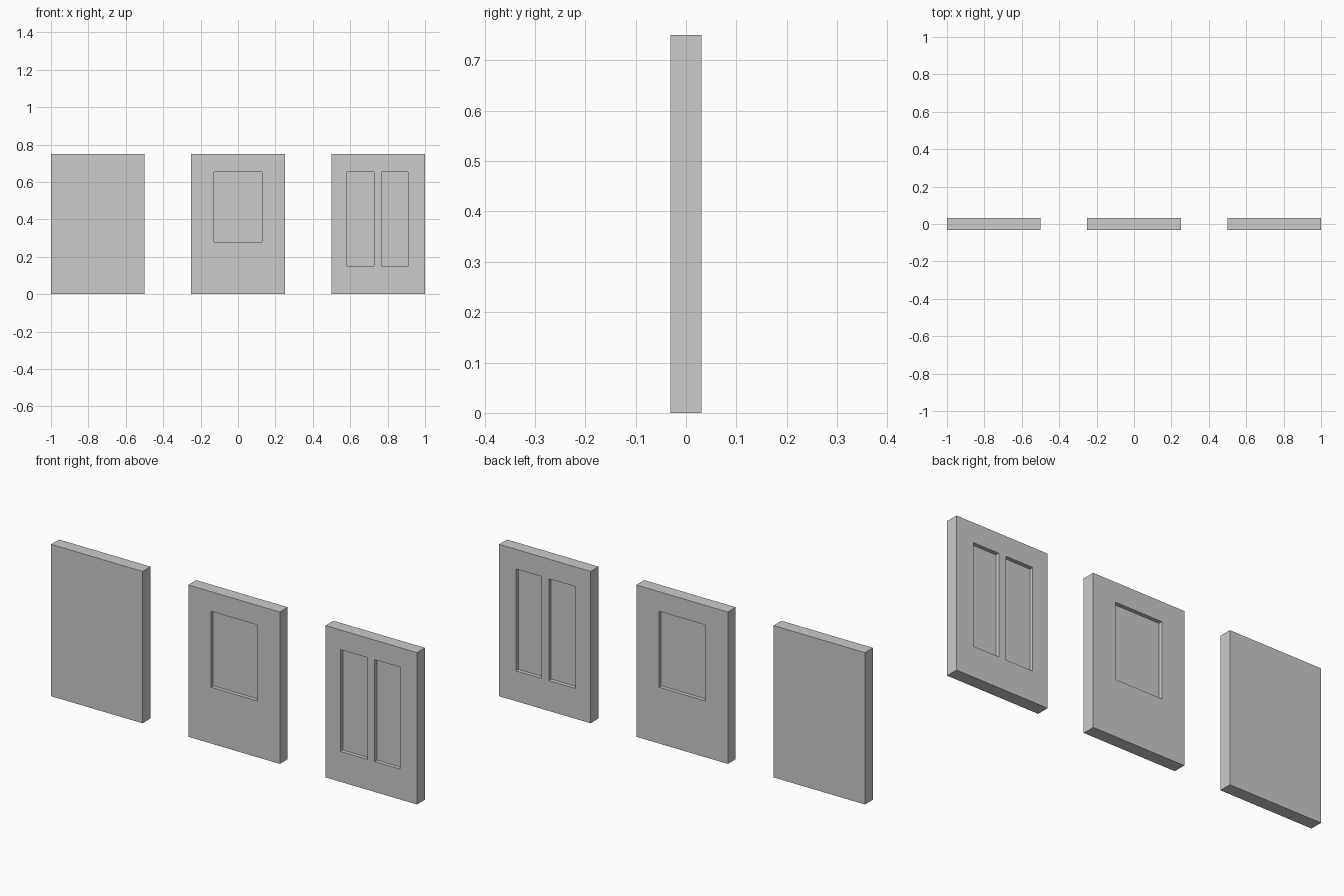
import bpy, bmesh
from mathutils import Matrix, Vector

if "Cube" in bpy.data.objects:
    bpy.data.objects.remove(bpy.data.objects["Cube"])

W, H, T = 0.5, 0.75, 0.062      # door width, height, thickness
DEPTH = 0.019                   # recess depth on each face


def boxes(name, bounds):
    """One mesh object made of axis-aligned boxes given as (min, max) corners."""
    bm = bmesh.new()
    for lo, hi in bounds:
        lo, hi = Vector(lo), Vector(hi)
        m = Matrix.Translation((lo + hi) / 2) @ Matrix.Diagonal((*(hi - lo), 1))
        bmesh.ops.create_cube(bm, size=1, matrix=m)
    me = bpy.data.meshes.new(name)
    bm.to_mesh(me)
    bm.free()
    ob = bpy.data.objects.new(name, me)
    bpy.context.collection.objects.link(ob)
    return ob


def door(name, cx, windows):
    """Slab with window recesses (x0, x1, z0, z1) sunk into both faces."""
    slab = boxes(name, [((-W / 2, -T / 2, 0), (W / 2, T / 2, H))])
    slab.location.x = cx
    if windows:
        inner = T / 2 - DEPTH
        cuts = []
        for x0, x1, z0, z1 in windows:
            cuts.append(((x0, -T, z0), (x1, -inner, z1)))
            cuts.append(((x0, inner, z0), (x1, T, z1)))
        cutter = boxes(name + "_cutter", cuts)
        cutter.location.x = cx
        cutter.hide_render = True
        cutter.hide_set(True)
        mod = slab.modifiers.new("window_recesses", "BOOLEAN")
        mod.operation = "DIFFERENCE"
        mod.solver = "EXACT"
        mod.object = cutter


# plain door, single-window door, twin-window door
door("plain_door", -0.75, [])
door("single_window_door", 0.0, [(-0.127, 0.127, 0.278, 0.653)])
door("twin_window_door", 0.75, [(-0.168, -0.022, 0.15, 0.653),
                                (0.018, 0.158, 0.15, 0.653)])
